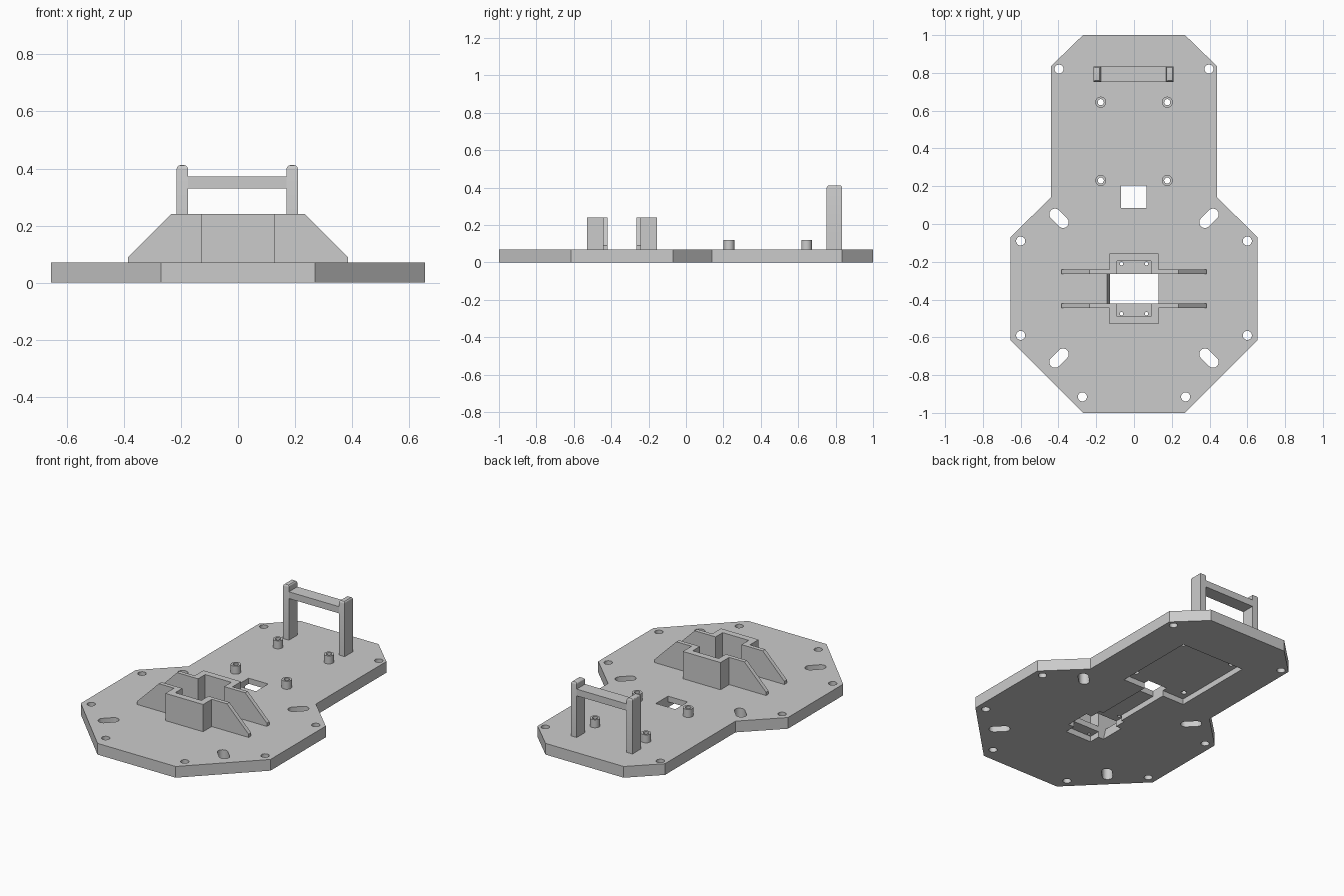
import bpy, bmesh, math
from mathutils import Vector

if "Cube" in bpy.data.objects:
    bpy.data.objects.remove(bpy.data.objects["Cube"], do_unlink=True)

grey = bpy.data.materials.new("light grey plastic")
grey.use_nodes = True
grey.diffuse_color = (0.6, 0.6, 0.6, 1)
grey.node_tree.nodes["Principled BSDF"].inputs["Base Color"].default_value = (0.6, 0.6, 0.6, 1)

T = 0.07          # plate thickness
MID = -0.3425     # centre line of the motor mount in y


def prism(name, pts, lo, hi, axis="z"):
    """Extrude a flat outline along z, or an (x, z) outline along y."""
    def place(p, h):
        return (p[0], p[1], h) if axis == "z" else (p[0], h, p[1])
    bm = bmesh.new()
    face = bm.faces.new([bm.verts.new(place(p, lo)) for p in pts])
    new = bmesh.ops.extrude_face_region(bm, geom=[face])["geom"]
    shift = Vector(place((0, 0), hi - lo))
    bmesh.ops.translate(bm, vec=shift, verts=[v for v in new if isinstance(v, bmesh.types.BMVert)])
    bmesh.ops.recalc_face_normals(bm, faces=bm.faces)
    mesh = bpy.data.meshes.new(name)
    bm.to_mesh(mesh)
    bm.free()
    mesh.materials.append(grey)
    ob = bpy.data.objects.new(name, mesh)
    bpy.context.scene.collection.objects.link(ob)
    return ob


def rect(x0, x1, y0, y1):
    return [(x0, y0), (x1, y0), (x1, y1), (x0, y1)]


def slot(x, y, r, half=0.0, ang=0.0, n=24):
    """Circle outline, stretched into a slot when half is above zero."""
    pts = []
    for i in range(n):
        a = ang - math.pi / 2 + 2 * math.pi * (i + 0.5) / n
        s = half if i < n // 2 else -half
        pts.append((x + r * math.cos(a) + s * math.cos(ang),
                    y + r * math.sin(a) + s * math.sin(ang)))
    return pts


def finish(ob, smooth=False):
    """Bake the modifiers into the mesh, then shade."""
    dg = bpy.context.evaluated_depsgraph_get()
    ob.data = bpy.data.meshes.new_from_object(ob.evaluated_get(dg))
    ob.modifiers.clear()
    if smooth:
        bpy.ops.object.select_all(action="DESELECT")
        ob.select_set(True)
        bpy.context.view_layer.objects.active = ob
        bpy.ops.object.shade_smooth_by_angle(angle=math.radians(30))


def cut(ob, cutters):
    for c in cutters:
        c.hide_render = True
        m = ob.modifiers.new("cut", "BOOLEAN")
        m.operation, m.solver, m.object = "DIFFERENCE", "EXACT", c
    finish(ob, True)
    for c in cutters:
        bpy.data.objects.remove(c, do_unlink=True)


# Base plate outline, mirrored in x
half = [(0.27, 1), (0.44, 0.835), (0.44, 0.14), (0.655, -0.07), (0.655, -0.615), (0.27, -1)]
plate = prism("base_plate", half + [(-x, y) for x, y in reversed(half)], 0, T)

through = []      # outlines cut right through the plate
for s in (-1, 1):
    for x, y in ((0.397, 0.82), (0.6, -0.09), (0.6, -0.59), (0.273, -0.915)):
        through.append(slot(s * x, y, 0.024))
    for y, d in ((0.03, 1), (-0.71, -1)):
        through.append(slot(s * 0.397, y, 0.03, 0.03, s * d * math.pi / 4))
    for y in (0.645, 0.23):
        through.append(slot(s * 0.176, y, 0.016))
    for y in (-0.21, -0.475):
        through.append(slot(s * 0.066, y, 0.009))
through.append(rect(-0.07, 0.065, 0.085, 0.205))
cutters = [prism("cutter", p, -0.05, T + 0.05) for p in through]

# Motor opening with one slightly sloped wall
cutters.append(prism("cutter", [(-0.125, -0.01), (0.13, -0.01), (0.13, 0.08), (-0.145, 0.08)],
                     -0.42, -0.265, "y"))
# Underside recesses: circuit board pocket, cable channel, motor flange pocket
for p in (rect(-0.22, 0.215, 0.17, 0.69), rect(-0.07, 0.065, -0.25, 0.18),
          rect(-0.09, 0.09, -0.49, -0.195)):
    cutters.append(prism("cutter", p, -0.05, 0.035))
cut(plate, cutters)

# Hollow standoffs
for side, s in (("right", -1), ("left", 1)):
    for end, y in (("rear", 0.645), ("front", 0.23)):
        post = prism(f"standoff_{end}_{side}", slot(s * 0.176, y, 0.029), T, 0.12)
        cut(post, [prism("cutter", slot(s * 0.176, y, 0.016), 0, 0.2)])

# Motor mount: two facing U-shaped walls with sloped side ribs
wall = [(-0.13, 0.0775), (-0.13, 0.1875), (0.13, 0.1875), (0.13, 0.0775),
        (0.09, 0.0775), (0.09, 0.1475), (-0.09, 0.1475), (-0.09, 0.0775)]
rib = [(0.13, T), (0.385, T), (0.385, 0.09), (0.235, 0.24), (0.13, 0.24)]
for end, d in (("rear", 1), ("front", -1)):
    prism(f"motor_bracket_{end}", [(x, MID + d * y) for x, y in wall], T, 0.24)
    for side, s in (("right", -1), ("left", 1)):
        prism(f"bracket_rib_{end}_{side}", [(s * x, z) for x, z in rib],
              MID + d * 0.0775, MID + d * 0.1025, "y")

# Rear arch: two posts with rounded tops and a cross bar
for side, x in (("right", -0.195), ("left", 0.19)):
    post = prism(f"arch_post_{side}", rect(x - 0.02, x + 0.02, 0.752, 0.835), T, 0.412)
    bm = bmesh.new()
    bm.from_mesh(post.data)
    top = [e for e in bm.edges if all(v.co.z > 0.4 for v in e.verts)]
    bmesh.ops.bevel(bm, geom=top, offset=0.014, segments=3, profile=0.5, affect="EDGES")
    bm.to_mesh(post.data)
    bm.free()
    finish(post, True)
prism("arch_bar", rect(-0.175, 0.17, 0.752, 0.835), 0.33, 0.372)
